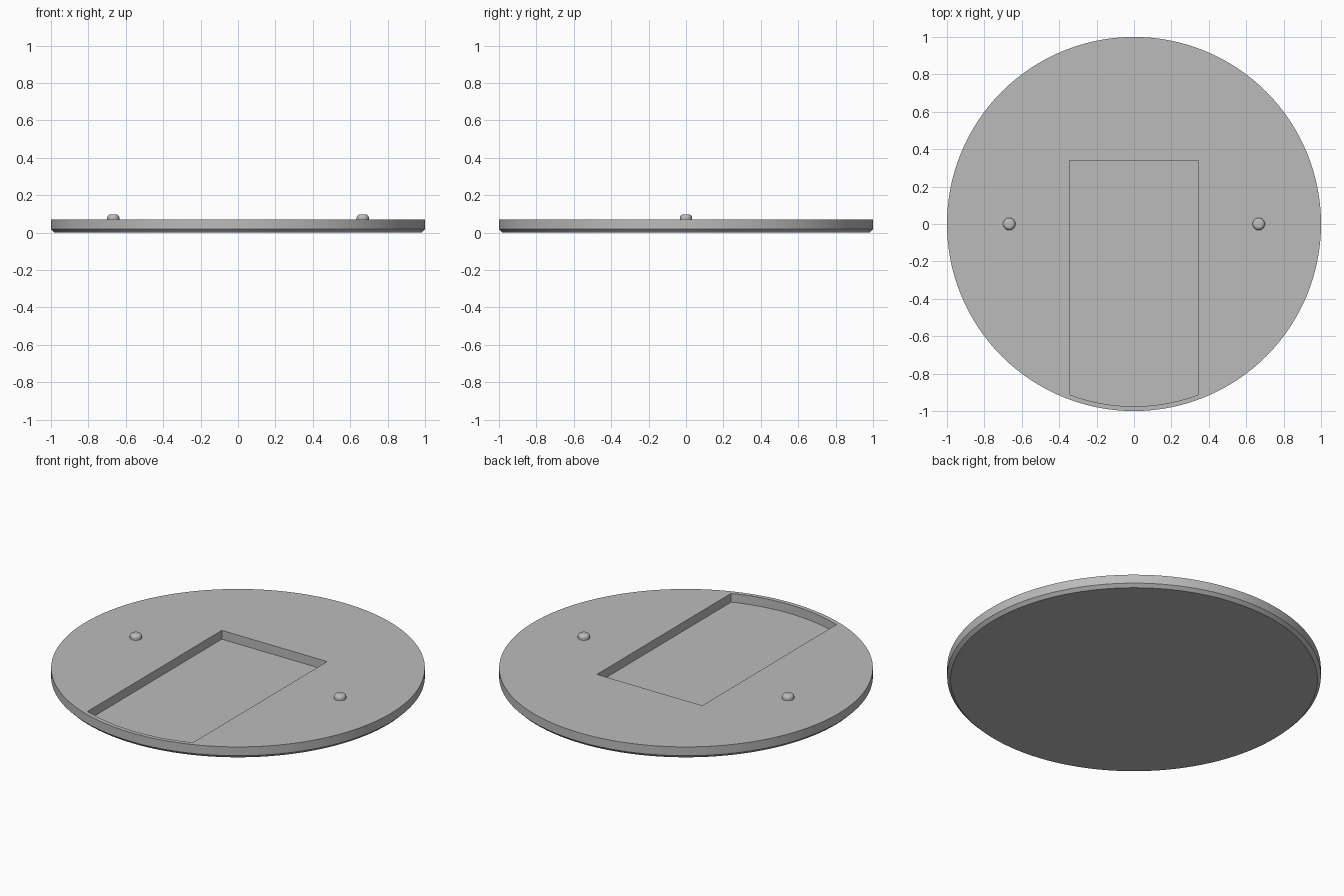
import bpy, bmesh, math

if "Cube" in bpy.data.objects:
    bpy.data.objects.remove(bpy.data.objects["Cube"])

grey = bpy.data.materials.new("light grey")
grey.diffuse_color = (0.5, 0.5, 0.5, 1)
grey.use_nodes = True
grey.node_tree.nodes["Principled BSDF"].inputs["Base Color"].default_value = grey.diffuse_color


def make_object(name, bm):
    bmesh.ops.recalc_face_normals(bm, faces=bm.faces)
    mesh = bpy.data.meshes.new(name)
    bm.to_mesh(mesh)
    bm.free()
    ob = bpy.data.objects.new(name, mesh)
    bpy.context.collection.objects.link(ob)
    mesh.materials.append(grey)
    return ob


def lathe(name, profile, segments, x=0):
    """Closed round solid from (radius, z) points, bottom to top."""
    bm = bmesh.new()
    rings = []
    for r, z in profile:
        rings.append([bm.verts.new((x + r * math.cos(2 * math.pi * i / segments),
                                    r * math.sin(2 * math.pi * i / segments), z))
                      for i in range(segments)])
    for a, b in zip(rings, rings[1:]):
        for i in range(segments):
            j = (i + 1) % segments
            bm.faces.new((a[i], a[j], b[j], b[i]))
    bm.faces.new(rings[0][::-1])
    bm.faces.new(rings[-1])
    return make_object(name, bm)


def shade(ob):
    bpy.ops.object.select_all(action='DESELECT')
    ob.select_set(True)
    bpy.context.view_layer.objects.active = ob
    bpy.ops.object.shade_smooth_by_angle(angle=math.radians(30))


# Round base with a chamfered lower rim
base = lathe("base_disc", [(0.982, 0), (1, 0.018), (1, 0.07)], 128)

# Pocket cutter: straight sides and back, curved front following the rim
half_w, back_y, arc_r, floor_z = 0.344, 0.34, 0.975, 0.018
span = math.asin(half_w / arc_r)
outline = [(half_w, back_y), (-half_w, back_y)]
for i in range(25):
    a = -span + 2 * span * i / 24
    outline.append((arc_r * math.sin(a), -arc_r * math.cos(a)))
bm = bmesh.new()
face = bm.faces.new([bm.verts.new((x, y, floor_z)) for x, y in outline])
top = bmesh.ops.extrude_face_region(bm, geom=[face])["geom"]
bmesh.ops.translate(bm, vec=(0, 0, 0.2),
                    verts=[v for v in top if isinstance(v, bmesh.types.BMVert)])
cutter = make_object("pocket_cutter", bm)
cutter.hide_render = True

# Cut the pocket
mod = base.modifiers.new("pocket", 'BOOLEAN')
mod.operation = 'DIFFERENCE'
mod.solver = 'EXACT'
mod.object = cutter
bpy.context.view_layer.objects.active = base
bpy.ops.object.modifier_apply(modifier=mod.name)
bpy.data.objects.remove(cutter)
shade(base)

# Locating pegs with rounded tops
peg_r, peg_top, fillet = 0.033, 0.097, 0.018
profile = [(peg_r, 0.066)]
for i in range(7):
    a = math.pi / 2 * i / 6
    profile.append((peg_r - fillet + fillet * math.cos(a),
                    peg_top - fillet + fillet * math.sin(a)))
for name, x in (("left_peg", -0.667), ("right_peg", 0.667)):
    shade(lathe(name, profile, 32, x))
